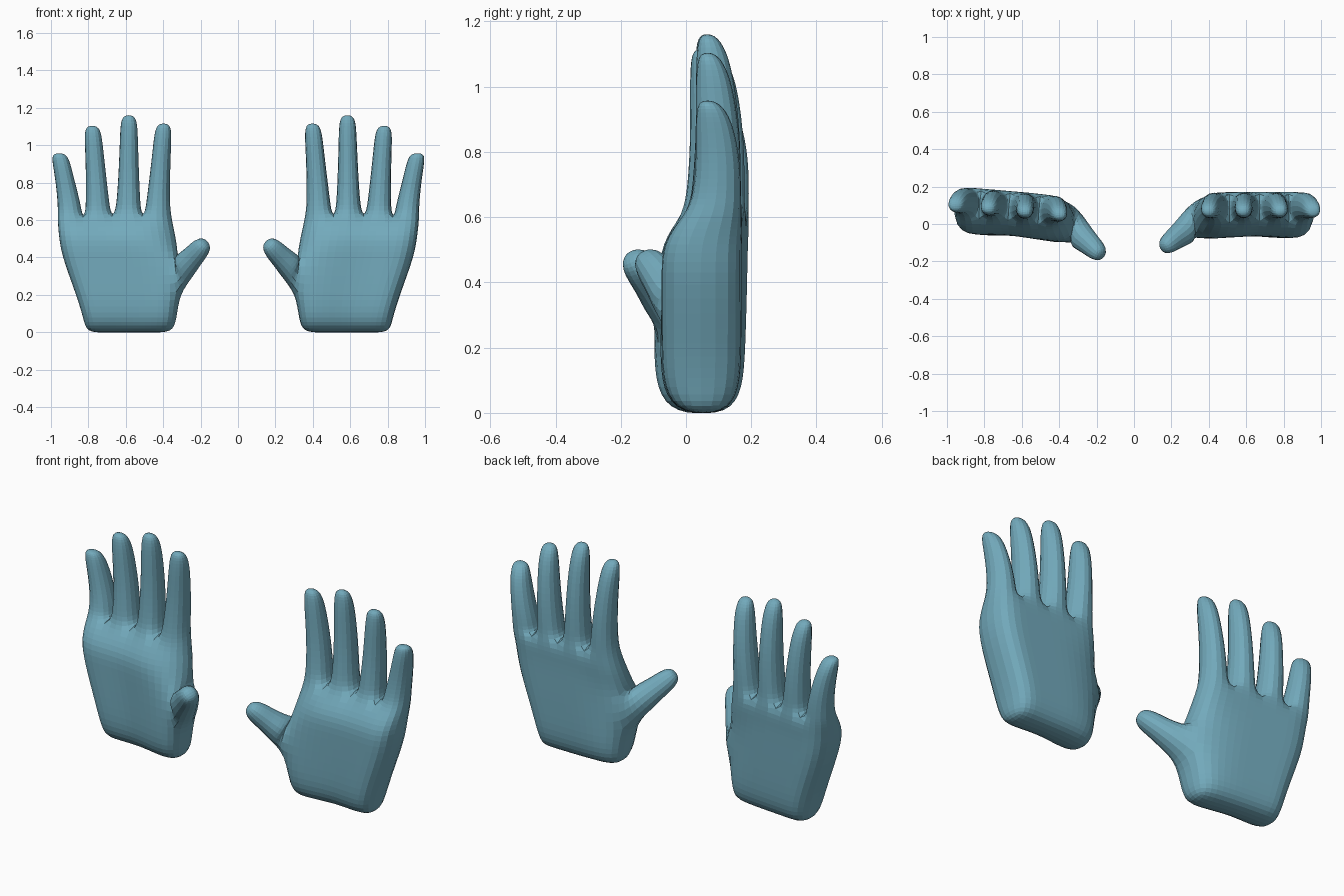
import bpy, bmesh, math
from mathutils import Vector, Matrix

cube = bpy.data.objects.get("Cube")
if cube:
    bpy.data.objects.remove(cube, do_unlink=True)

skin = bpy.data.materials.new("teal_skin")
skin.use_nodes = True
skin.diffuse_color = (0.17, 0.40, 0.50, 1)
skin.node_tree.nodes["Principled BSDF"].inputs["Base Color"].default_value = skin.diffuse_color

# Palm levels: height, inner x, outer x, front y, back y, inner front y, inner back y
LEVELS = [(-0.004, 0.345, 0.815, -0.02, 0.12, -0.02, 0.11),
          (0.07, 0.32, 0.83, -0.075, 0.165, -0.08, 0.14),
          (0.20, 0.305, 0.87, -0.08, 0.17, -0.085, 0.13),
          (0.41, 0.31, 0.95, -0.08, 0.17, -0.06, 0.13),
          (0.52, 0.33, 0.965, -0.08, 0.17, -0.01, 0.16),
          (0.61, 0.352, 0.975, -0.01, 0.175, 0.01, 0.17)]
COLUMNS = [0, 0.255, 0.515, 0.765, 1]
HOLLOW = [0, 0, 0.02, 0.005, 0]

# Fingers from index to little: base x, tip x, tip height
FINGERS = [(0.435, 0.398, 1.12), (0.590, 0.585, 1.165),
           (0.752, 0.782, 1.108), (0.898, 0.96, 0.96)]
# Finger rings: share of length, half width, front y, back y
FINGER_RINGS = [(0.16, 0.068, 0.015, 0.175), (0.45, 0.059, 0.025, 0.172),
                (0.72, 0.053, 0.025, 0.155), (0.90, 0.050, 0.028, 0.130),
                (1.00, 0.034, 0.04, 0.09)]
# Thumb rings: centre, half height, half depth
THUMB_RINGS = [((0.285, -0.03, 0.35), 0.080, 0.085),
               ((0.228, -0.07, 0.405), 0.064, 0.066),
               ((0.185, -0.105, 0.45), 0.060, 0.058),
               ((0.152, -0.135, 0.485), 0.036, 0.036)]


def grow(bm, base, rings):
    """Extend a limb from four base vertices through rings of four points."""
    for ring in rings:
        new = [bm.verts.new(p) for p in ring]
        for i in range(4):
            j = (i + 1) % 4
            bm.faces.new((base[i], base[j], new[j], new[i]))
        base = new
    bm.faces.new(base)


def hand_cage():
    bm = bmesh.new()
    # Palm: a front and a back row of vertices at each level
    front, back = [], []
    for z, x0, x1, yf, yb, inner_f, inner_b in LEVELS:
        frow, brow = [], []
        for k, (share, dip) in enumerate(zip(COLUMNS, HOLLOW)):
            x = x0 + (x1 - x0) * share
            frow.append(bm.verts.new((x, inner_f if k == 0 else yf + dip, z)))
            brow.append(bm.verts.new((x, inner_b if k == 0 else yb, z)))
        front.append(frow)
        back.append(brow)
    for a in range(len(LEVELS) - 1):
        b = a + 1
        for row in (front, back):
            for k in range(4):
                bm.faces.new((row[a][k], row[a][k + 1], row[b][k + 1], row[b][k]))
        bm.faces.new((front[a][4], back[a][4], back[b][4], front[b][4]))
        if a != 2:
            bm.faces.new((front[a][0], back[a][0], back[b][0], front[b][0]))
    # Wrist end
    for k in range(4):
        bm.faces.new((front[0][k], front[0][k + 1], back[0][k + 1], back[0][k]))
    # Fingers
    root = LEVELS[-1][0]
    for k, (base_x, tip_x, tip_z) in enumerate(FINGERS):
        rings = []
        for t, w, yf, yb in FINGER_RINGS:
            x = base_x + (tip_x - base_x) * t ** 1.2
            z = root + (tip_z - root) * t
            rings.append([(x - w, yf, z), (x + w, yf, z), (x + w, yb, z), (x - w, yb, z)])
        f, b = front[-1], back[-1]
        grow(bm, [f[k], f[k + 1], b[k + 1], b[k]], rings)
    # Thumb, out of the open side of the palm
    up = Vector((1, 0, 1)).normalized()
    along = (Vector(THUMB_RINGS[-1][0]) - Vector(THUMB_RINGS[0][0])).normalized()
    rear = along.cross(up).normalized()
    rings = []
    for centre, h, d in THUMB_RINGS:
        c = Vector(centre)
        rings.append([c - rear * d - up * h, c + rear * d - up * h,
                      c + rear * d + up * h, c - rear * d + up * h])
    grow(bm, [front[2][0], back[2][0], back[3][0], front[3][0]], rings)
    return bm


def make_hand(name, transform):
    bm = hand_cage()
    bmesh.ops.transform(bm, matrix=transform, verts=bm.verts)
    bmesh.ops.recalc_face_normals(bm, faces=bm.faces)
    mesh = bpy.data.meshes.new(name)
    bm.to_mesh(mesh)
    bm.free()
    mesh.materials.append(skin)
    obj = bpy.data.objects.new(name, mesh)
    bpy.context.collection.objects.link(obj)
    sub = obj.modifiers.new("rounding", 'SUBSURF')
    sub.levels = sub.render_levels = 2


# The right hand is the mirrored left hand, turned slightly
pivot = Matrix.Translation((-0.62, 0.05, 0))
turn = pivot @ Matrix.Rotation(math.radians(-5), 4, 'Z') @ pivot.inverted()
make_hand("left_hand", Matrix.Identity(4))
make_hand("right_hand", turn @ Matrix.Scale(-1, 4, (1, 0, 0)))
